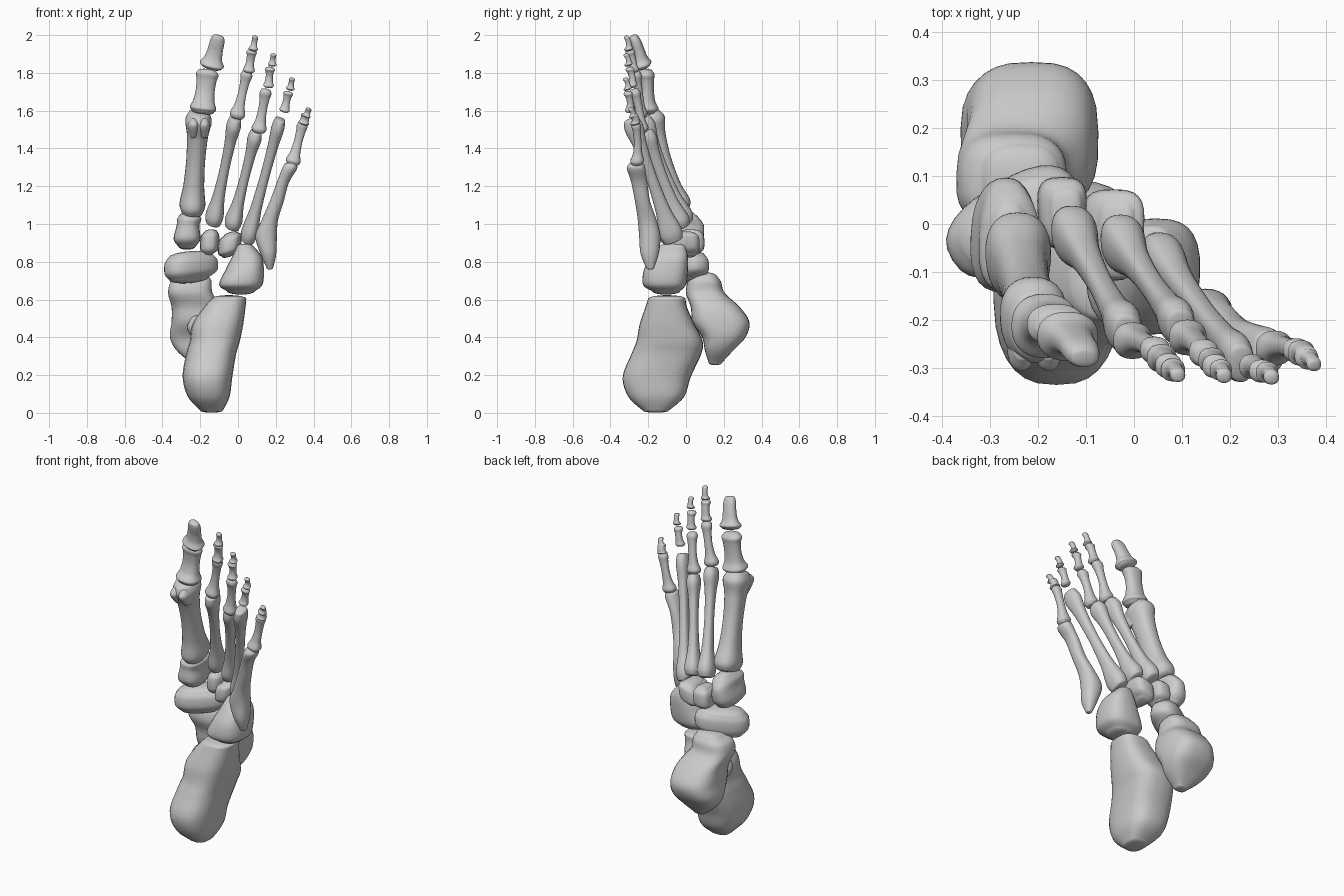
import bpy, bmesh
from math import sin, cos, pi, radians, copysign
from mathutils import Vector

SIDES, STEPS = 28, 6


def spline(keys):
    """Smooth interpolation through the key sections."""
    k = [Vector(v) for v in keys]
    k = [k[0]] + k + [k[-1]]
    out = []
    for i in range(1, len(k) - 2):
        p0, p1, p2, p3 = k[i - 1:i + 3]
        for s in range(STEPS):
            t = s / STEPS
            out.append(0.5 * (2 * p1 + (p2 - p0) * t + (2 * p0 - 5 * p1 + 4 * p2 - p3) * t * t
                              + (3 * p1 - p0 - 3 * p2 + p3) * t ** 3))
    return out + [k[-2]]


def loft(name, sections, p=2.3, wedge=0, twist=0, tilt=(0, 0), cap=0.35):
    """Rounded bone from sections (x_min, x_max, y_min, y_max, z)."""
    rings = spline([((a + b) / 2, (c + d) / 2, (b - a) / 2, (d - c) / 2, z)
                    for a, b, c, d, z in sections])

    def dome(r, sign):
        h = cap * min(r[2], r[3]) * sign
        return [Vector((r[0], r[1], r[2] * cos(radians(a)), r[3] * cos(radians(a)),
                        r[4] + h * sin(radians(a)))) for a in (22, 45, 65, 80)]

    rings = dome(rings[0], -1)[::-1] + rings + dome(rings[-1], 1)
    bm = bmesh.new()
    ct, st = cos(radians(twist)), sin(radians(twist))
    loops = []
    for cx, cy, rx, ry, z in rings:
        loop = []
        for i in range(SIDES):
            u = 2 * pi * i / SIDES
            c, s = cos(u), sin(u)
            x = rx * copysign(abs(c) ** (2 / p), c) * (1 + wedge * s)
            y = ry * copysign(abs(s) ** (2 / p), s)
            x, y = x * ct - y * st, x * st + y * ct
            loop.append(bm.verts.new((cx + x, cy + y, z + tilt[0] * x + tilt[1] * y)))
        loops.append(loop)
    for a, b in zip(loops, loops[1:]):
        for i in range(SIDES):
            j = (i + 1) % SIDES
            bm.faces.new((a[i], a[j], b[j], b[i]))
    bm.faces.new(loops[0][::-1])
    bm.faces.new(loops[-1])
    for f in bm.faces:
        f.smooth = True
    me = bpy.data.meshes.new(name)
    bm.to_mesh(me)
    bm.free()
    ob = bpy.data.objects.new(name, me)
    bpy.context.collection.objects.link(ob)
    return ob


def long_bone(name, a, b, base, shaft, head, bow=0, wedge=0.0):
    """Waisted bone from a to b; base, shaft and head are (x, y) radii."""
    a, b = Vector(a), Vector(b)
    base, shaft, head = Vector(base), Vector(shaft), Vector(head)
    d = b - a
    secs = []
    for t, r in ((0.03, base * 0.86), (0.1, base), (0.27, shaft.lerp(base, 0.3)), (0.52, shaft),
                 (0.76, shaft.lerp(head, 0.3)), (0.9, head), (0.97, head * 0.82)):
        c = a + d * t
        c.y += bow * sin(pi * t)
        secs.append((c.x - r.x, c.x + r.x, c.y - r.y, c.y + r.y, c.z))
    loft(name, secs, tilt=(-d.x / d.z, -d.y / d.z), wedge=wedge)


# Heel bone with its inner shelf
loft("heel_bone", [(-0.2, -0.08, -0.23, -0.09, 0.013), (-0.265, -0.045, -0.305, -0.01, 0.085),
                   (-0.293, -0.03, -0.335, 0.025, 0.19), (-0.275, -0.01, -0.29, 0.08, 0.31),
                   (-0.255, 0.01, -0.262, 0.088, 0.38), (-0.24, 0.028, -0.245, 0.045, 0.47),
                   (-0.18, 0.04, -0.215, 0.005, 0.56), (-0.14, 0.044, -0.2, -0.002, 0.605)],
     p=2.7, wedge=0.08, cap=0.2)
loft("heel_shelf", [(-0.24, -0.13, -0.1, 0.01, 0.39), (-0.27, -0.1, -0.12, 0.03, 0.45),
                    (-0.25, -0.1, -0.11, 0.01, 0.5)])

# Ankle bone: broad dome narrowing to a rounded head
loft("ankle_bone", [(-0.25, -0.17, 0.12, 0.19, 0.265), (-0.325, -0.11, 0.1, 0.25, 0.33),
                    (-0.36, -0.08, 0.085, 0.315, 0.4), (-0.352, -0.075, 0.035, 0.336, 0.48),
                    (-0.352, -0.09, 0.025, 0.285, 0.56), (-0.37, -0.135, 0.0, 0.205, 0.635),
                    (-0.355, -0.14, 0.01, 0.185, 0.695), (-0.315, -0.155, 0.035, 0.165, 0.722)],
     p=2.9, wedge=-0.06)

# Midfoot block bones
loft("boat_bone", [(-0.37, -0.15, -0.06, 0.07, 0.71), (-0.398, -0.1, -0.08, 0.09, 0.745),
                   (-0.398, -0.1, -0.08, 0.09, 0.8), (-0.375, -0.13, -0.065, 0.075, 0.832)],
     twist=32, p=2.5, tilt=(0.08, 0))
loft("inner_wedge_bone", [(-0.315, -0.225, -0.1, 0.06, 0.88), (-0.34, -0.2, -0.14, 0.09, 0.92),
                          (-0.325, -0.205, -0.14, 0.095, 0.99), (-0.32, -0.195, -0.14, 0.07, 1.03),
                          (-0.3, -0.22, -0.11, 0.045, 1.055)], p=2.6, wedge=-0.12)
loft("middle_wedge_bone", [(-0.185, -0.13, -0.03, 0.07, 0.845), (-0.2, -0.105, -0.05, 0.095, 0.87),
                           (-0.195, -0.1, -0.05, 0.095, 0.935), (-0.175, -0.11, -0.03, 0.075, 0.96)],
     p=2.9, wedge=0.18)
loft("outer_wedge_bone", [(-0.085, -0.02, -0.09, 0.05, 0.835), (-0.105, 0.01, -0.115, 0.07, 0.86),
                          (-0.1, 0.02, -0.115, 0.07, 0.925), (-0.075, 0.0, -0.09, 0.05, 0.945)],
     p=3, wedge=0.18, tilt=(0.25, 0))
loft("cube_bone", [(-0.06, 0.09, -0.18, -0.03, 0.645), (-0.1, 0.13, -0.228, 0.0, 0.68),
                   (-0.065, 0.137, -0.222, 0.01, 0.76), (-0.03, 0.125, -0.185, 0.01, 0.83),
                   (-0.005, 0.08, -0.14, -0.005, 0.885)], p=2.7, wedge=0.08, cap=0.25)

# Metatarsals: base point, head point, radii of base, shaft, head
for args in (
    ("metatarsal_1", (-0.245, -0.055, 1.05), (-0.205, -0.216, 1.595), (0.068, 0.092), (0.05, 0.06), (0.07, 0.088), 0.0),
    ("metatarsal_2", (-0.135, -0.005, 0.99), (-0.012, -0.235, 1.57), (0.046, 0.058), (0.025, 0.028), (0.038, 0.05), 0.0),
    ("metatarsal_3", (-0.035, -0.025, 0.97), (0.1, -0.22, 1.5), (0.044, 0.058), (0.024, 0.028), (0.036, 0.046), 0.0),
    ("metatarsal_4", (0.045, -0.06, 0.895), (0.228, -0.297, 1.57), (0.042, 0.058), (0.024, 0.028), (0.033, 0.048), 0.0)):
    long_bone(*args, wedge=0.08)

# Outer metatarsal with its broad pointed base
loft("metatarsal_5", [(0.152, 0.185, -0.208, -0.17, 0.765), (0.12, 0.202, -0.24, -0.145, 0.84),
                      (0.092, 0.206, -0.248, -0.135, 0.935), (0.125, 0.212, -0.255, -0.155, 1.02),
                      (0.168, 0.242, -0.27, -0.19, 1.12), (0.205, 0.27, -0.29, -0.205, 1.22),
                      (0.232, 0.312, -0.312, -0.215, 1.29), (0.245, 0.308, -0.305, -0.222, 1.315)])

# Ridges under the first head
for side, x in (("inner", -0.235), ("outer", -0.178)):
    loft("ball_ridge_" + side, [(x - 0.018, x + 0.018, -0.26, -0.19, 1.46),
                                (x - 0.03, x + 0.03, -0.306, -0.19, 1.52),
                                (x - 0.02, x + 0.02, -0.285, -0.19, 1.555)])

# Toe bones: name, base point, tip point, base, shaft and head radii in x (y slightly slimmer)
for name, a, b, r0, r1, r2 in (
    ("toe_1_near", (-0.188, -0.215, 1.592), (-0.16, -0.212, 1.815), 0.07, 0.05, 0.06),
    ("toe_1_tip", (-0.142, -0.232, 1.83), (-0.102, -0.28, 1.998), 0.063, 0.04, 0.034),
    ("toe_2_near", (-0.008, -0.243, 1.56), (0.05, -0.268, 1.81), 0.04, 0.022, 0.031),
    ("toe_2_middle", (0.056, -0.28, 1.805), (0.074, -0.3, 1.92), 0.031, 0.021, 0.028),
    ("toe_2_tip", (0.08, -0.305, 1.92), (0.092, -0.318, 1.995), 0.025, 0.015, 0.016),
    ("toe_3_near", (0.108, -0.235, 1.485), (0.15, -0.275, 1.715), 0.039, 0.023, 0.031),
    ("toe_3_middle", (0.161, -0.285, 1.725), (0.17, -0.3, 1.828), 0.028, 0.019, 0.027),
    ("toe_3_tip", (0.18, -0.305, 1.84), (0.188, -0.32, 1.9), 0.023, 0.014, 0.016),
    ("toe_4_middle", (0.244, -0.298, 1.595), (0.268, -0.31, 1.7), 0.027, 0.019, 0.026),
    ("toe_4_tip", (0.276, -0.31, 1.712), (0.287, -0.323, 1.772), 0.023, 0.014, 0.016),
    ("toe_5_near", (0.287, -0.26, 1.315), (0.345, -0.267, 1.54), 0.038, 0.022, 0.028),
    ("toe_5_middle", (0.347, -0.27, 1.53), (0.36, -0.28, 1.58), 0.028, 0.022, 0.024),
    ("toe_5_tip", (0.361, -0.283, 1.57), (0.376, -0.296, 1.612), 0.022, 0.014, 0.015)):
    k = 0.8 if "toe_1" in name else 1.0
    long_bone(name, a, b, (r0, r0 * 0.95 * (0.85 if name == "toe_1_tip" else 1)),
              (r1, r1 * k * 0.9), (r2, r2 * k * 0.9), bow=0.008)
